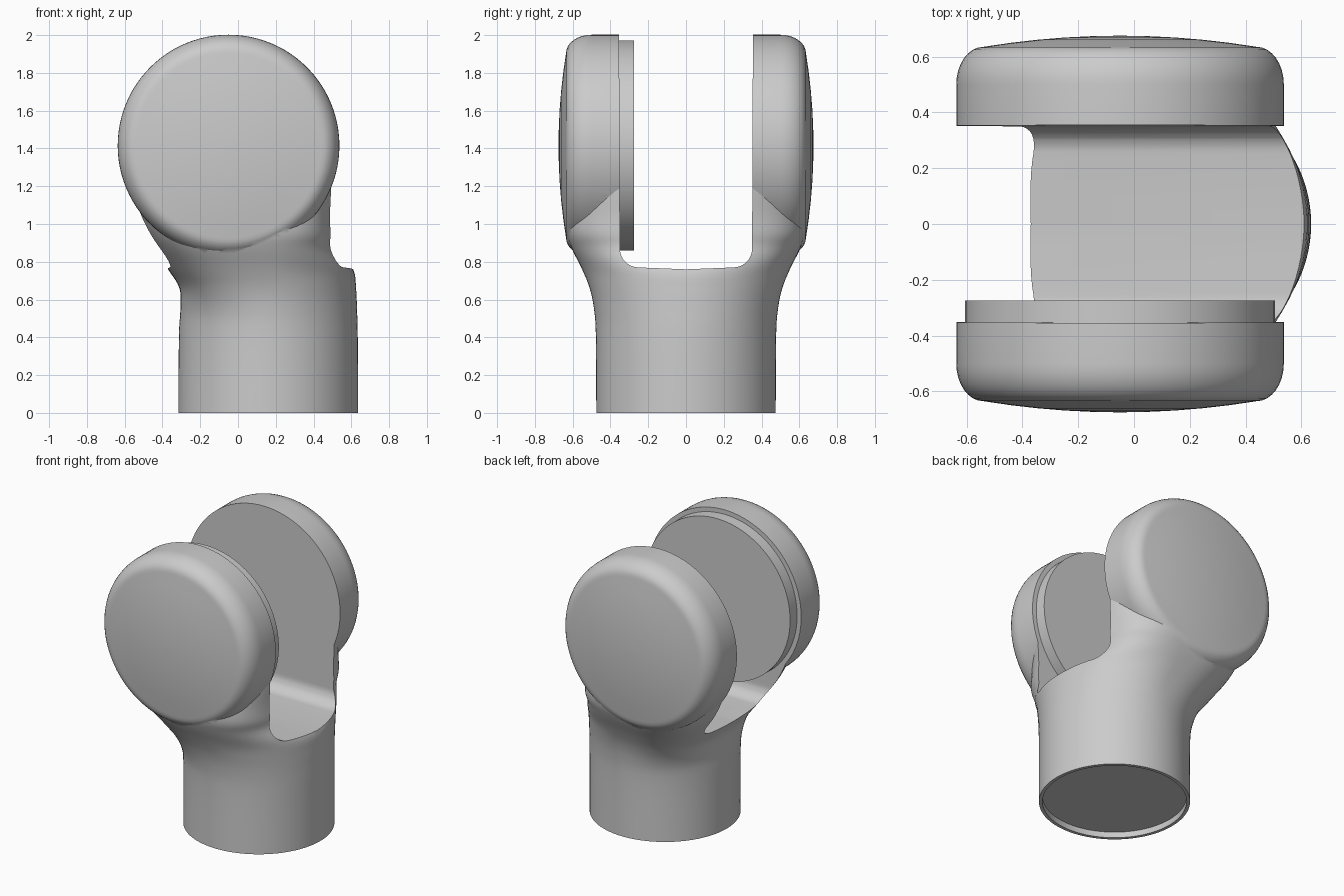
import bpy, bmesh
from math import sin, cos, pi, copysign

if "Cube" in bpy.data.objects:
    bpy.data.objects.remove(bpy.data.objects["Cube"], do_unlink=True)

GREY = (0.6, 0.6, 0.6, 1)
grey = bpy.data.materials.new("light grey")
grey.use_nodes = True
grey.diffuse_color = GREY
grey.node_tree.nodes["Principled BSDF"].inputs["Base Color"].default_value = GREY

HEAD_X, HEAD_Z = -0.05, 1.415   # centre of the round heads
TUBE_X = 0.16                   # centre of the tube


def loft(name, rings):
    """Skin closed rings of equal length and cap both ends."""
    bm = bmesh.new()
    loops = [[bm.verts.new(p) for p in ring] for ring in rings]
    n = len(loops[0])
    for a, b in zip(loops, loops[1:]):
        for i in range(n):
            j = (i + 1) % n
            bm.faces.new((a[i], a[j], b[j], b[i]))
    bm.faces.new(loops[0][::-1])
    bm.faces.new(loops[-1])
    bmesh.ops.recalc_face_normals(bm, faces=bm.faces)
    mesh = bpy.data.meshes.new(name)
    bm.to_mesh(mesh)
    bm.free()
    mesh.materials.append(grey)
    obj = bpy.data.objects.new(name, mesh)
    bpy.context.collection.objects.link(obj)
    return obj


def turned(name, profile, n=96):
    """Turn (radius, y) points about the head axis."""
    return loft(name, [[(HEAD_X + r * cos(2 * pi * i / n), y,
                         HEAD_Z + r * sin(2 * pi * i / n)) for i in range(n)]
                       for r, y in profile])


def combine(target, tool, operation):
    bpy.context.view_layer.objects.active = target
    mod = target.modifiers.new(operation.lower(), "BOOLEAN")
    mod.operation, mod.object, mod.solver = operation, tool, "EXACT"
    bpy.ops.object.modifier_apply(modifier=mod.name)
    bpy.data.objects.remove(tool, do_unlink=True)


def smooth_rows(rows, steps=4):
    """Catmull-Rom interpolation of whole rows of values."""
    out = []
    for k in range(len(rows) - 1):
        quad = [rows[max(0, min(len(rows) - 1, k + d))] for d in (-1, 0, 1, 2)]
        for s in range(steps):
            t = s / steps
            out.append([b + t / 2 * (c - a + t * (2*a - 5*b + 4*c - d
                        + t * (3 * (b - c) + d - a))) for a, b, c, d in zip(*quad)])
    return out + [rows[-1]]


def section(z, left, right, depth, power_l, power_r, n=96):
    """Rounded section with its own squareness on either side."""
    mid, half, ring = (left + right) / 2, (right - left) / 2, []
    for i in range(n):
        c, s = cos(2 * pi * i / n), sin(2 * pi * i / n)
        e = 2 / (power_r if c > 0 else power_l)
        ring.append((mid + half * copysign(abs(c) ** e, c),
                     depth * copysign(abs(s) ** e, s), z))
    return ring


# Tube flaring into the neck: z, left, right, depth, squareness left and right
stations = [
    (0.00, -0.315, 0.635, 0.475, 2.0, 2.0),
    (0.40, -0.313, 0.634, 0.477, 2.0, 2.0),
    (0.55, -0.305, 0.63, 0.487, 2.2, 2.0),
    (0.66, -0.31, 0.625, 0.51, 2.7, 2.0),
    (0.76, -0.37, 0.61, 0.55, 3.0, 2.1),
    (0.87, -0.44, 0.53, 0.605, 3.2, 2.8),
    (0.95, -0.49, 0.515, 0.632, 3.2, 3.2),
    (1.05, -0.54, 0.513, 0.635, 3.2, 3.2),
    (1.20, -0.595, 0.52, 0.60, 3.4, 3.4),
    (1.41, -0.61, 0.51, 0.50, 4.0, 4.0),
]
body = loft("fork_body", [section(*row) for row in smooth_rows(stations)])

# Barrel forming both round heads: domed cap, then a rounded shoulder
dome = [(0.49 * k / 5, 0.675 - 0.04 * (k / 5) ** 2) for k in (0.1, 1, 2, 3, 4, 5)]
shoulder = [(0.49 + 0.097 * sin(pi / 2 * k / 8), 0.5 + 0.135 * cos(pi / 2 * k / 8))
            for k in range(1, 9)]
half = dome + shoulder
barrel = turned("barrel", [(r, -y) for r, y in half] + half[::-1])
combine(body, barrel, "UNION")

# Slot between the heads, with filleted floor corners
fillet = [(0.25 + 0.1 * sin(pi / 2 * k / 8), 0.87 - 0.1 * cos(pi / 2 * k / 8))
          for k in range(9)]
outline = [(0, 0.76)] + fillet + [(0.355, 2.2)]
outline += [(-y, z) for y, z in outline[:0:-1]]
slot = loft("slot_cutter", [[(x, y, z) for y, z in outline] for x in (-1, 1)])
combine(body, slot, "DIFFERENCE")

# Shallow recess under the tube
recess = loft("recess_cutter", [[(TUBE_X + 0.453 * cos(2 * pi * i / 96),
                                  0.453 * sin(2 * pi * i / 96), z)
                                 for i in range(96)] for z in (-0.1, 0.04)])
combine(body, recess, "DIFFERENCE")

# Contact plate on the inside of the front head
plate = turned("front_inner_plate", [(0.556, -0.37), (0.556, -0.275)])

for obj in (body, plate):
    bpy.ops.object.select_all(action="DESELECT")
    obj.select_set(True)
    bpy.context.view_layer.objects.active = obj
    bpy.ops.object.shade_smooth_by_angle(angle=0.45)
